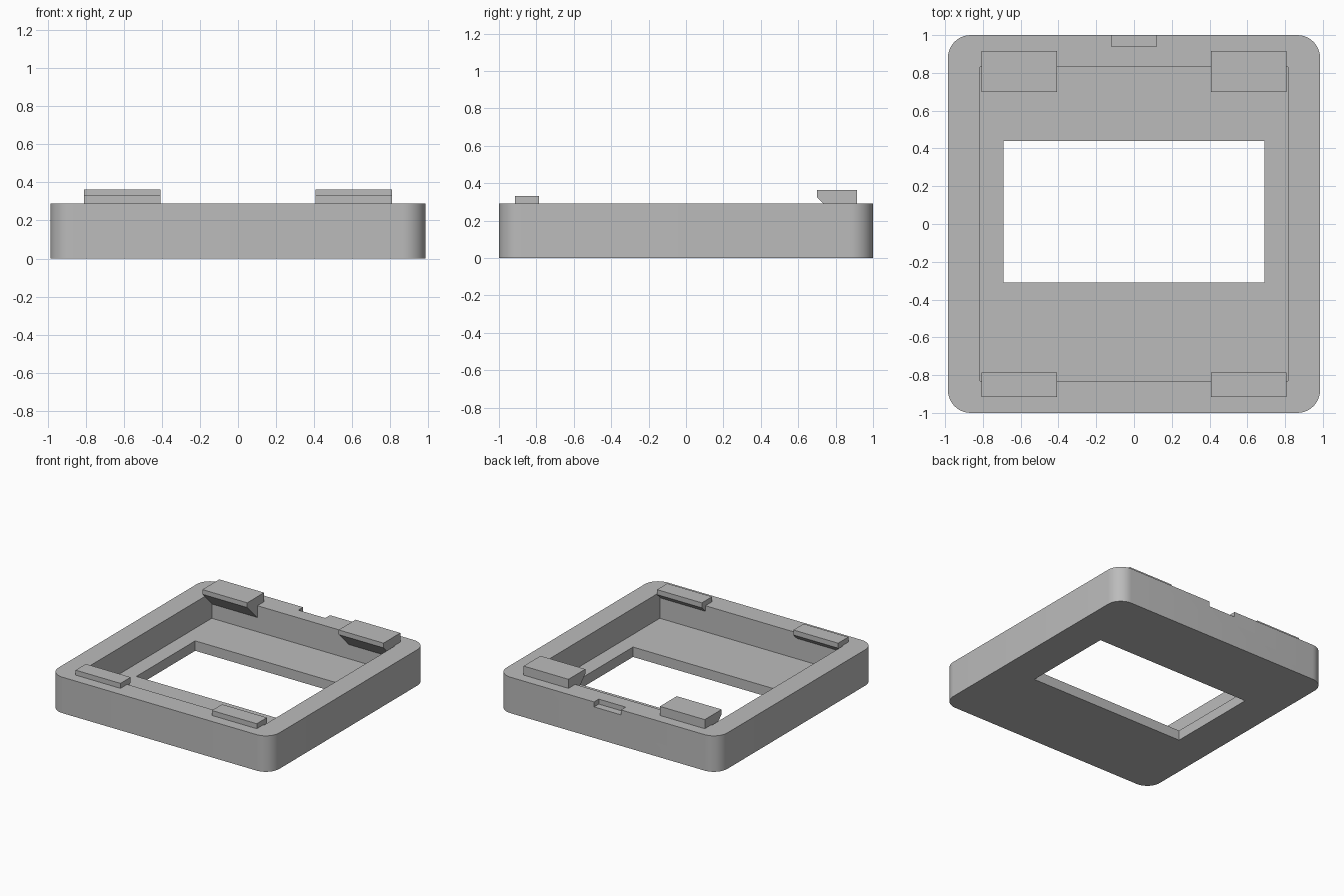
import bpy, bmesh
from math import cos, sin, pi, radians

cube = bpy.data.objects.get("Cube")
if cube:
    bpy.data.objects.remove(cube, do_unlink=True)

GREY = (0.5, 0.5, 0.5, 1)
mat = bpy.data.materials.new("light grey plastic")
mat.use_nodes = True
mat.diffuse_color = GREY
mat.node_tree.nodes["Principled BSDF"].inputs["Base Color"].default_value = GREY

HALF_X, HALF_Y, TOP, FLOOR, RADIUS = 0.985, 1.0, 0.29, 0.08, 0.12
WALL_X, WALL_Y = 0.815, 0.83


def prism(name, ring, offset):
    """Extrude a closed ring of points along an offset."""
    bm = bmesh.new()
    face = bm.faces.new([bm.verts.new(p) for p in ring])
    new = bmesh.ops.extrude_face_region(bm, geom=[face])["geom"]
    bmesh.ops.translate(bm, vec=offset,
                        verts=[v for v in new if isinstance(v, bmesh.types.BMVert)])
    bmesh.ops.recalc_face_normals(bm, faces=bm.faces)
    mesh = bpy.data.meshes.new(name)
    bm.to_mesh(mesh)
    bm.free()
    mesh.materials.append(mat)
    obj = bpy.data.objects.new(name, mesh)
    bpy.context.collection.objects.link(obj)
    return obj


def box(name, x0, x1, y0, y1, z0, z1):
    ring = [(x0, y0, z0), (x1, y0, z0), (x1, y1, z0), (x0, y1, z0)]
    return prism(name, ring, (0, 0, z1 - z0))


def cut(target, cutter):
    """Subtract the cutter, apply, and discard it."""
    mod = target.modifiers.new("cut", "BOOLEAN")
    mod.operation, mod.solver, mod.object = "DIFFERENCE", "EXACT", cutter
    bpy.context.view_layer.objects.active = target
    bpy.ops.object.modifier_apply(modifier=mod.name)
    bpy.data.objects.remove(cutter, do_unlink=True)


# Frame with rounded vertical corners
STEPS = 10
outline = []
for corner, (sx, sy) in enumerate([(1, 1), (-1, 1), (-1, -1), (1, -1)]):
    for i in range(STEPS + 1):
        a = (corner + i / STEPS) * pi / 2
        outline.append((sx * (HALF_X - RADIUS) + RADIUS * cos(a),
                        sy * (HALF_Y - RADIUS) + RADIUS * sin(a), 0))
frame = prism("frame", outline, (0, 0, TOP))

# Tray recess, window opening and rear pry notch
cut(frame, box("recess_cutter", -WALL_X, WALL_X, -WALL_Y, WALL_Y, FLOOR, 0.5))
cut(frame, box("window_cutter", -0.69, 0.69, -0.31, 0.44, -0.1, 0.2))
cut(frame, box("notch_cutter", -0.12, 0.12, 0.94, 1.1, TOP - 0.04, 0.5))

bpy.ops.object.select_all(action="DESELECT")
frame.select_set(True)
bpy.context.view_layer.objects.active = frame
bpy.ops.object.shade_smooth_by_angle(angle=radians(30))


# Retaining clips with slanted undersides that run down into the wall
def clip(name, x0, facing, tip, tip_z, top):
    foot = tip_z - (WALL_Y - tip)
    profile = [(tip, top), (0.915, top), (0.915, TOP),
               (WALL_Y, TOP), (WALL_Y, foot), (tip, tip_z)]
    prism(name, [(x0, facing * y, z) for y, z in profile], (0.4, 0, 0))


for side, x0 in (("left", 0.408), ("right", -0.808)):
    clip("back_clip_" + side, x0, 1, 0.70, 0.325, 0.363)
    clip("front_clip_" + side, x0, -1, 0.785, TOP, 0.33)
